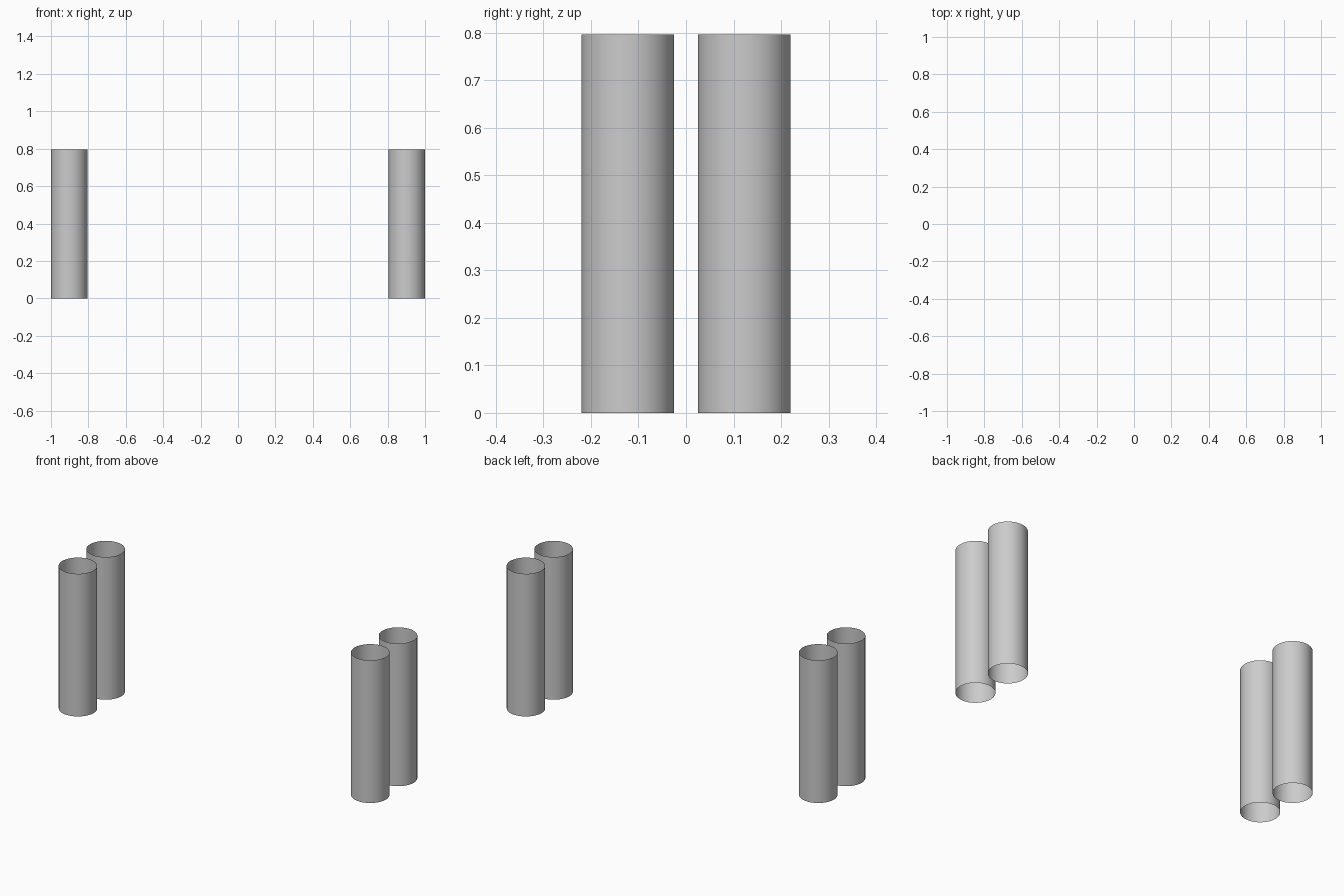
import bpy

if "Cube" in bpy.data.objects:
    bpy.data.objects.remove(bpy.data.objects["Cube"])

RADIUS, HEIGHT = 0.0975, 0.796
X, Y = 1 - RADIUS, 0.1225


def tube(name, x, y):
    # open-ended, thin-walled upright tube
    bpy.ops.mesh.primitive_cylinder_add(
        vertices=32, radius=RADIUS, depth=HEIGHT,
        end_fill_type='NOTHING', location=(x, y, HEIGHT / 2))
    ob = bpy.context.object
    ob.name = name
    bpy.ops.object.shade_smooth_by_angle()


# a front and back tube on each side
for side, x in (("left", -X), ("right", X)):
    for end, y in (("front", -Y), ("back", Y)):
        tube(f"{side}_{end}_tube", x, y)
